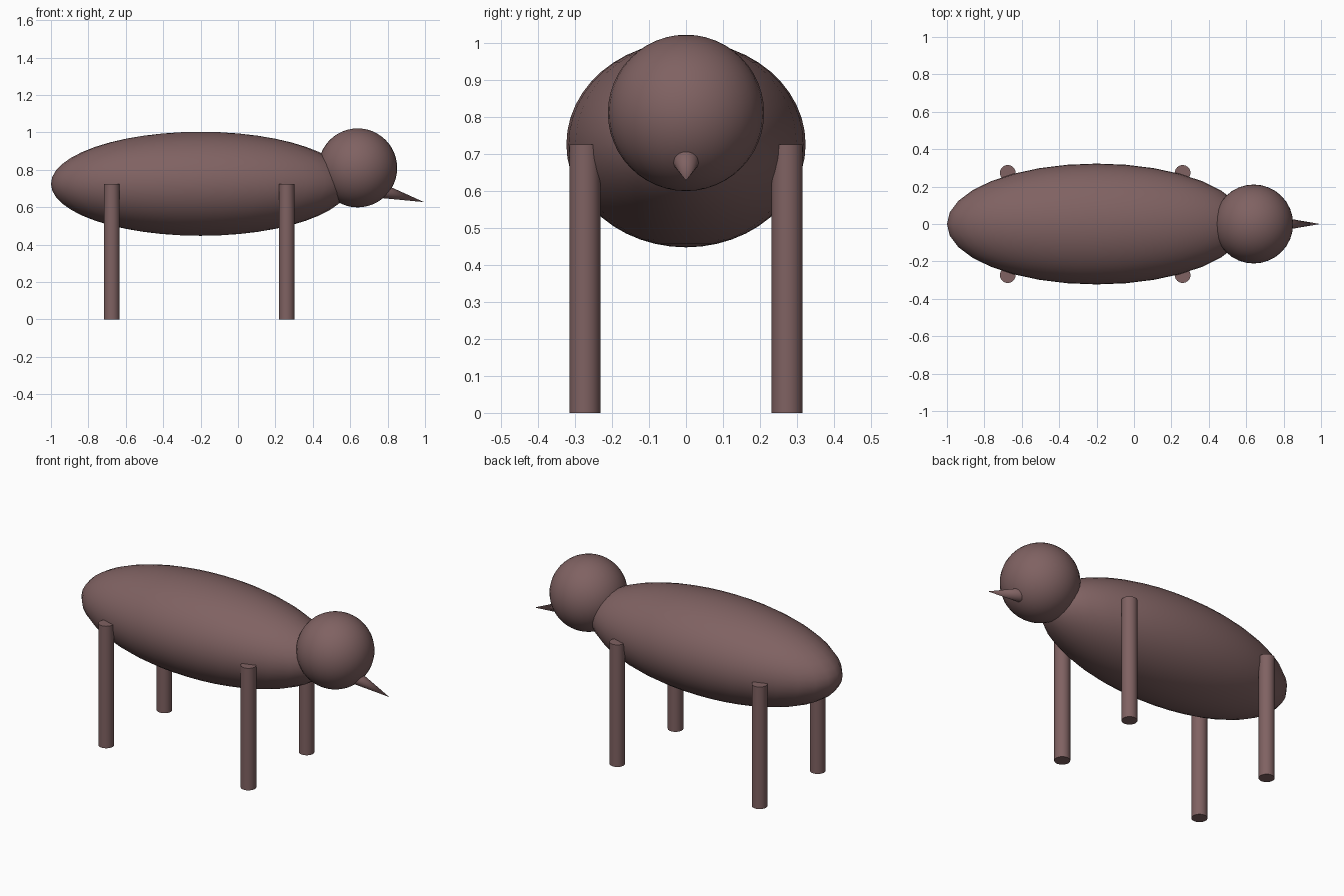
import bpy
from math import radians
from mathutils import Vector

cube = bpy.data.objects.get("Cube")
if cube:
    bpy.data.objects.remove(cube, do_unlink=True)

# Single dusty brown colour
brown = bpy.data.materials.new("dusty_brown")
brown.use_nodes = True
colour = (0.215, 0.122, 0.122, 1)
brown.diffuse_color = colour
brown.node_tree.nodes["Principled BSDF"].inputs["Base Color"].default_value = colour


def finish(name):
    ob = bpy.context.object
    ob.name = name
    ob.data.materials.append(brown)
    bpy.ops.object.transform_apply(location=False, rotation=True, scale=True)
    bpy.ops.object.shade_smooth_by_angle(angle=radians(35))
    return ob


def ellipsoid(name, centre, radii):
    bpy.ops.mesh.primitive_uv_sphere_add(segments=32, ring_count=24, radius=1, location=centre)
    bpy.context.object.scale = radii
    return finish(name)


# Body and head
ellipsoid("body", (-0.2, 0, 0.725), (0.8, 0.323, 0.278))
ellipsoid("head", (0.64, 0, 0.81), (0.211, 0.211, 0.211))

# Beak: cone rooted inside the head, pointing forward and down
tip = Vector((0.995, 0, 0.627))
root = Vector((0.75, 0, 0.692))
axis = tip - root
bpy.ops.mesh.primitive_cone_add(vertices=32, radius1=0.042, radius2=0, depth=axis.length,
                                location=(tip + root) / 2,
                                rotation=axis.to_track_quat('Z', 'Y').to_euler())
finish("beak")

# Four legs
leg_height = 0.725
for end, x in (("front", 0.26), ("back", -0.675)):
    for side, y in (("left", 0.273), ("right", -0.273)):
        bpy.ops.mesh.primitive_cylinder_add(vertices=32, radius=0.042, depth=leg_height,
                                            location=(x, y, leg_height / 2))
        finish(f"{end}_{side}_leg")
